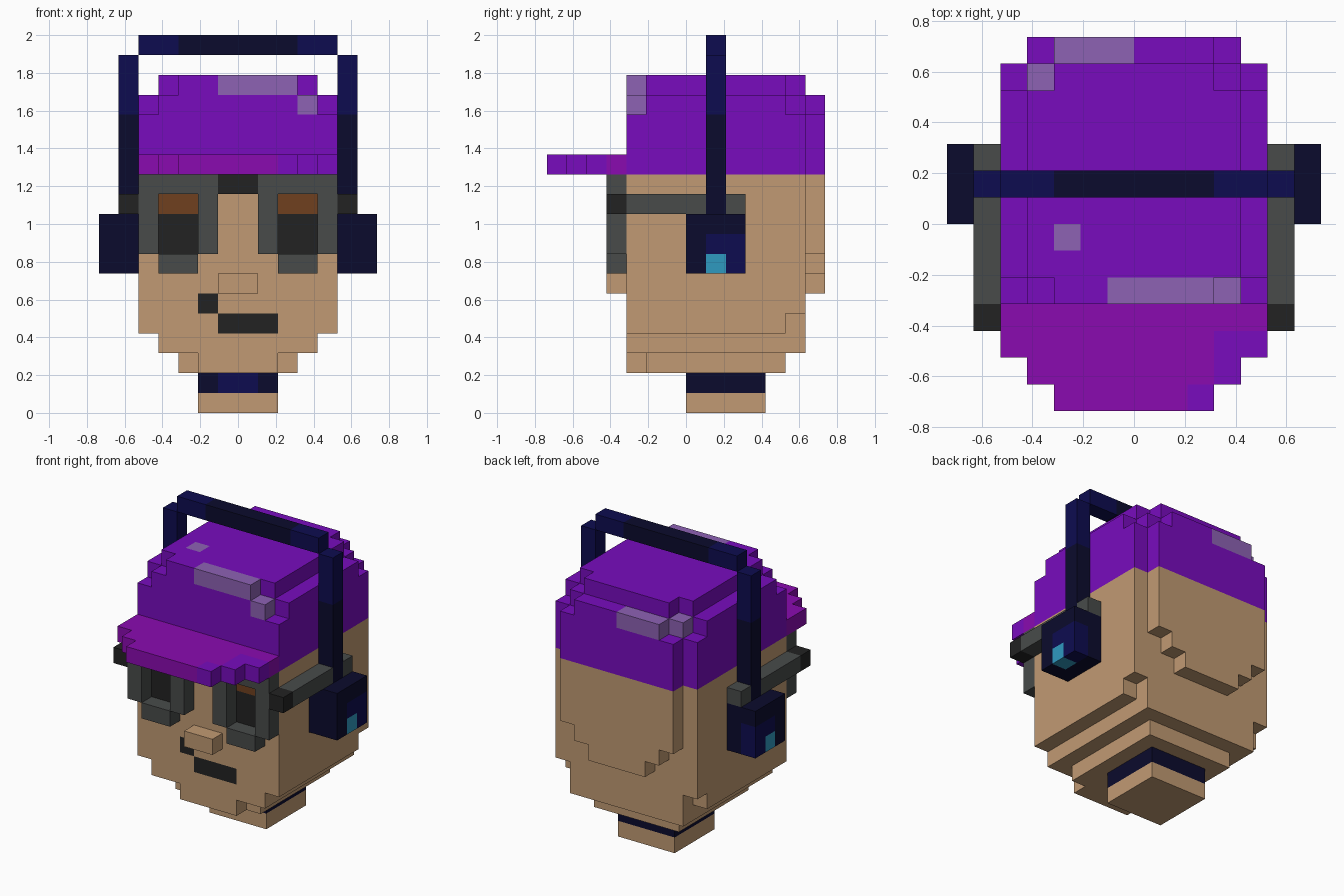
import bpy
import bmesh
from mathutils import Vector

if "Cube" in bpy.data.objects:
    bpy.data.objects.remove(bpy.data.objects["Cube"], do_unlink=True)

U = 2 / 19  # edge of one block

COLOURS = {
    "skin": "c19a73", "purple": "780cbe", "magenta": "8a0bb0", "lilac": "8d62b4",
    "grey": "484b4a", "black": "222222", "brown": "70401f",
    "navy": "0d0c50", "dark_navy": "0b0b2d", "cyan": "2f9ac0",
}


def linear(c):
    return c / 12.92 if c <= 0.04045 else ((c + 0.055) / 1.055) ** 2.4


def make_material(name, code):
    mat = bpy.data.materials.new(name)
    mat.use_nodes = True
    rgba = [linear(v / 255) for v in bytes.fromhex(code)] + [1]
    mat.diffuse_color = rgba
    for node in mat.node_tree.nodes:
        if node.type == "BSDF_PRINCIPLED":
            node.inputs["Base Color"].default_value = rgba
            node.inputs["Roughness"].default_value = 0.8
    return mat


MATS = {n: make_material(n, c) for n, c in COLOURS.items()}


class Part:
    """Blocky part: boxes fill grid cells, later boxes repaint earlier ones."""

    def __init__(self, name):
        self.name, self.cells = name, {}

    def box(self, colour, x, y, z):
        for i in range(*x):
            for j in range(*y):
                for k in range(*z):
                    self.cells[i, j, k] = colour

    def wide(self, colour, half, y, z):
        self.box(colour, (-half, half), y, z)

    def pair(self, colour, x, y, z):
        self.box(colour, x, y, z)
        self.box(colour, (-x[1], -x[0]), y, z)

    def cut(self, x, y, z):
        self.box(None, x, y, z)
        self.cells = {p: c for p, c in self.cells.items() if c}

    def build(self):
        bm = bmesh.new()
        names = sorted(set(self.cells.values()))
        verts = {}

        def vert(p):
            key = tuple(p)
            if key not in verts:
                verts[key] = bm.verts.new(Vector(p) * U)
            return verts[key]

        # Only the outer skin of the block shape
        for cell, colour in self.cells.items():
            for axis in range(3):
                for side in (0, 1):
                    near = list(cell)
                    near[axis] += 2 * side - 1
                    if tuple(near) in self.cells:
                        continue
                    a, b = (axis + 1) % 3, (axis + 2) % 3
                    ring = []
                    for da, db in ((0, 0), (1, 0), (1, 1), (0, 1)):
                        p = list(cell)
                        p[axis] += side
                        p[a] += da
                        p[b] += db
                        ring.append(vert(p))
                    face = bm.faces.new(ring if side else ring[::-1])
                    face.material_index = names.index(colour)
        mesh = bpy.data.meshes.new(self.name)
        bm.to_mesh(mesh)
        bm.free()
        for n in names:
            mesh.materials.append(MATS[n])
        obj = bpy.data.objects.new(self.name, mesh)
        bpy.context.collection.objects.link(obj)


# Neck with a collar band
neck = Part("neck")
neck.wide("skin", 2, (0, 4), (0, 1))
neck.wide("dark_navy", 2, (0, 4), (1, 2))
neck.wide("navy", 1, (0, 1), (1, 2))
neck.build()

# Head, stepped at the jaw and the back
head = Part("head")
head.wide("skin", 2, (-3, -2), (2, 3))
head.wide("skin", 3, (-2, 5), (2, 3))
head.wide("skin", 4, (-3, 6), (3, 5))
head.wide("skin", 5, (-3, 5), (4, 5))
head.wide("skin", 5, (-3, 6), (5, 12))
for half, low in ((2, 6), (3, 7), (4, 8)):
    head.wide("skin", half, (6, 7), (low, 12))
head.wide("skin", 1, (-4, -3), (6, 7))             # nose
head.box("black", (-1, 2), (-3, -2), (4, 5))       # mouth
head.box("black", (-2, -1), (-3, -2), (5, 6))
head.pair("black", (2, 4), (-3, -2), (8, 10))      # lenses
head.pair("brown", (2, 4), (-3, -2), (10, 11))
head.build()

# Cap crown with light patches
cap = Part("cap_crown")
cap.wide("purple", 5, (-3, 6), (12, 15))
cap.wide("purple", 4, (6, 7), (12, 15))
cap.wide("purple", 4, (-3, 6), (15, 16))
cap.wide("purple", 5, (-2, 5), (15, 16))
cap.wide("purple", 3, (6, 7), (15, 16))
cap.wide("purple", 3, (-3, 6), (16, 17))
cap.wide("purple", 4, (-2, 5), (16, 17))
cap.box("lilac", (-1, 3), (-3, -2), (16, 17))
cap.box("lilac", (3, 4), (-3, -2), (15, 16))
cap.box("lilac", (-3, -2), (-1, 0), (16, 17))
cap.box("lilac", (-3, 0), (6, 7), (15, 16))
cap.box("lilac", (-4, -3), (5, 6), (15, 16))
cap.build()

# Brim, narrowing toward the front
brim = Part("cap_brim")
for half, y in ((5, (-5, -3)), (4, (-6, -5)), (3, (-7, -6))):
    brim.wide("magenta", half, y, (12, 13))
for x, row in (((3, 5), -5), ((3, 4), -6), ((2, 3), -7)):
    brim.box("purple", x, (row, row + 1), (12, 13))
brim.build()

# Glasses: frames, bridge and temples
glasses = Part("glasses")
FRONT = (-4, -3)
glasses.pair("grey", (1, 5), FRONT, (11, 12))
glasses.pair("grey", (1, 2), FRONT, (8, 12))
glasses.pair("grey", (4, 5), FRONT, (8, 12))
glasses.pair("grey", (2, 4), FRONT, (7, 8))
glasses.wide("black", 1, FRONT, (11, 12))
glasses.pair("grey", (5, 6), (-3, 3), (10, 11))
glasses.pair("black", (5, 6), FRONT, (10, 11))
glasses.cut((5, 6), (1, 2), (10, 11))
glasses.cut((-6, -5), (1, 2), (10, 11))
glasses.build()

# Headphone band
band = Part("headphone_band")
band.wide("navy", 5, (1, 2), (18, 19))
band.wide("dark_navy", 3, (1, 2), (18, 19))
band.pair("dark_navy", (5, 6), (1, 2), (10, 15))
band.pair("navy", (5, 6), (1, 2), (15, 18))
band.build()

# Ear cups
for name, inner, outer in (("left_ear_cup", 5, 6), ("right_ear_cup", -6, -7)):
    cup = Part(name)
    for col in (inner, outer):
        cup.box("dark_navy", (col, col + 1), (0, 3), (7, 10))
    cup.box("navy", (outer, outer + 1), (1, 3), (7, 9))
    cup.box("cyan", (outer, outer + 1), (1, 2), (7, 8))
    cup.build()
